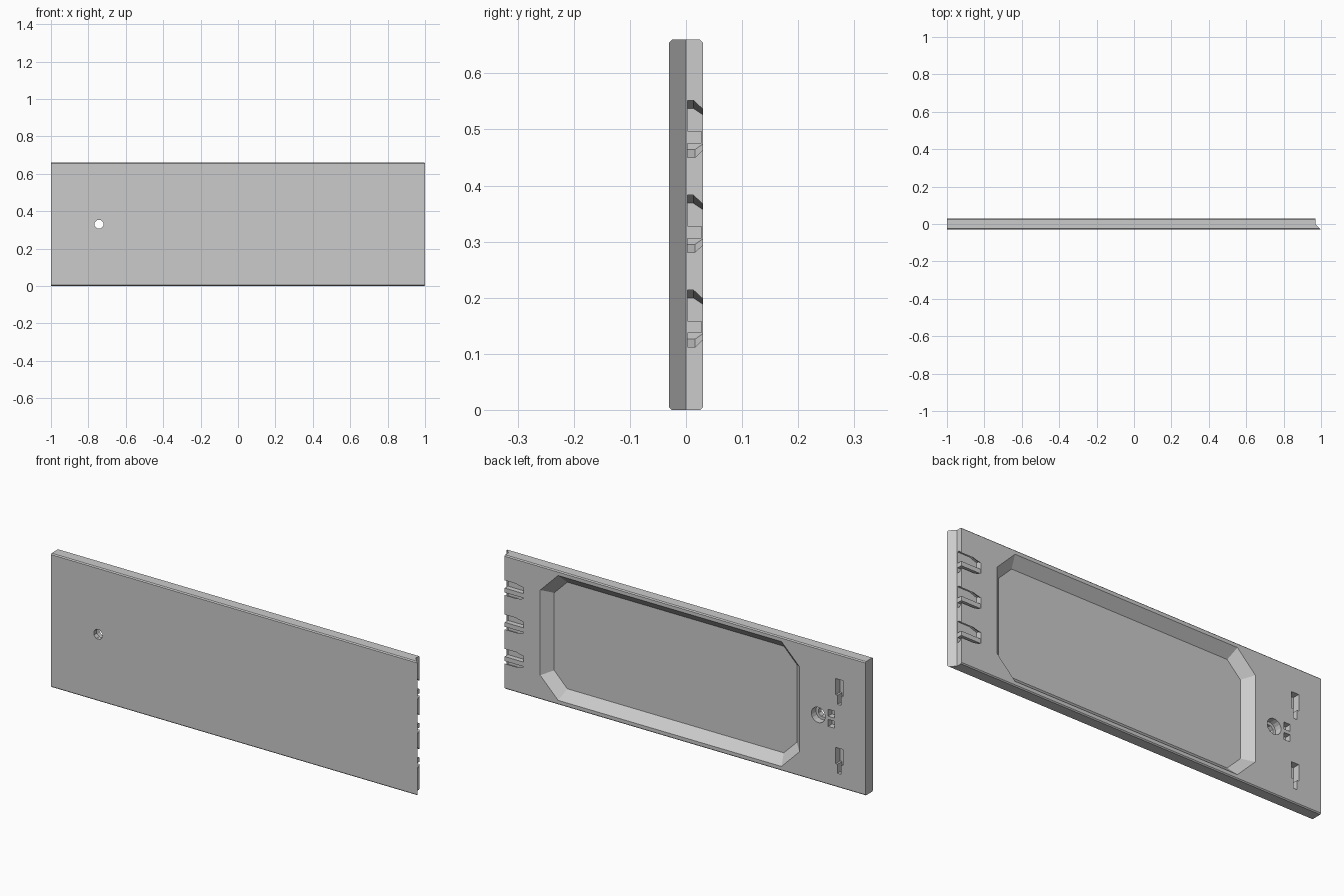
import bpy, bmesh, math

cube = bpy.data.objects.get("Cube")
if cube:
    bpy.data.objects.remove(cube, do_unlink=True)

FRONT, BACK, HEIGHT = -0.03, 0.03, 0.66
MID = HEIGHT / 2

grey = bpy.data.materials.new("plain_grey")
grey.use_nodes = True
grey.diffuse_color = (0.6, 0.6, 0.6, 1)
grey.node_tree.nodes["Principled BSDF"].inputs["Base Color"].default_value = (0.6, 0.6, 0.6, 1)


def loft(name, loops, bevel=0):
    """Closed solid through matching loops of points, with optional chamfer on edges along x."""
    bm = bmesh.new()
    rings = [[bm.verts.new(p) for p in loop] for loop in loops]
    bm.faces.new(rings[0])
    bm.faces.new(rings[-1])
    for a, b in zip(rings, rings[1:]):
        for i in range(len(a)):
            j = (i + 1) % len(a)
            bm.faces.new((a[i], a[j], b[j], b[i]))
    bmesh.ops.recalc_face_normals(bm, faces=bm.faces)
    if bevel:
        long_edges = [e for e in bm.edges if abs(e.verts[0].co.x - e.verts[1].co.x) > 1]
        bmesh.ops.bevel(bm, geom=long_edges, offset=bevel, segments=1, affect='EDGES')
    mesh = bpy.data.meshes.new(name)
    bm.to_mesh(mesh)
    bm.free()
    mesh.materials.append(grey)
    obj = bpy.data.objects.new(name, mesh)
    bpy.context.collection.objects.link(obj)
    return obj


def prism(name, outline, y0, y1):
    return loft(name, [[(x, y, z) for x, z in outline] for y in (y0, y1)])


def rect(x0, x1, z0, z1):
    return [(x0, z0), (x1, z0), (x1, z1), (x0, z1)]


def circle(x, z, r, n):
    return [(x + r * math.cos(math.tau * (i + 0.5) / n),
             z + r * math.sin(math.tau * (i + 0.5) / n)) for i in range(n)]


def octagon(inset, y):
    """Rectangle with clipped corners, moved inward by inset."""
    x0, x1 = -0.64 + inset, 0.775 - inset
    z0, z1 = 0.022 + inset, HEIGHT - 0.022 - inset
    c = 0.098 - 0.586 * inset
    pts = [(x0 + c, z0), (x1 - c, z0), (x1, z0 + c), (x1, z1 - c),
           (x1 - c, z1), (x0 + c, z1), (x0, z1 - c), (x0, z0 + c)]
    return [(x, y, z) for x, z in pts]


def cut(target, cutter):
    mod = target.modifiers.new("cut", 'BOOLEAN')
    mod.operation = 'DIFFERENCE'
    mod.solver = 'EXACT'
    mod.object = cutter
    bpy.context.view_layer.objects.active = target
    bpy.ops.object.modifier_apply(modifier=mod.name)
    bpy.data.objects.remove(cutter, do_unlink=True)


# Panel with a slanted lip at one end
plan = [(-1, FRONT), (1, FRONT), (0.97, 0), (0.97, BACK), (-1, BACK)]
panel = loft("panel", [[(x, y, z) for x, y in plan] for z in (0, HEIGHT)], bevel=0.005)

# Large sloped pocket in the back
cut(panel, loft("pocket_cutter", [octagon(0.045, BACK - 0.045), octagon(-0.01, BACK + 0.01)]))

# Through hole with a wider counterbore
cut(panel, prism("hole_cutter", circle(-0.743, MID, 0.025, 8), -0.05, 0.05))
cut(panel, prism("counterbore_cutter", circle(-0.743, MID, 0.038, 16), -0.005, 0.05))

# Keyhole hanger slots
for z in (0.41, 0.07):
    keyhole = [(-0.868, z), (-0.848, z), (-0.848, z + 0.045), (-0.838, z + 0.045),
               (-0.838, z + 0.125), (-0.878, z + 0.125), (-0.878, z + 0.045), (-0.868, z + 0.045)]
    cut(panel, prism("keyhole_cutter", keyhole, -0.005, 0.05))

# Split latch slot beside the hole
for z in (MID - 0.042, MID + 0.008):
    cut(panel, prism("latch_cutter", rect(-0.831, -0.797, z, z + 0.034), 0, 0.05))

# Clip recesses at the lip end, narrowing inward, each with a rib
section = [(0.003, -0.051), (0.003, 0.051), (0.013, 0.051),
           (0.04, 0.026), (0.04, -0.028), (0.016, -0.051)]
for i in range(3):
    z = 0.163 + 0.169 * i
    loops = [[(x, y, z + s * k) for y, s in section]
             for x, k in ((0.865, 0.72), (0.905, 1), (1.05, 1))]
    cut(panel, loft("clip_cutter", loops))
    prism(f"clip_rib_{i + 1}", rect(0.86, 0.97, z - 0.026, z - 0.004), 0.001, 0.028)
